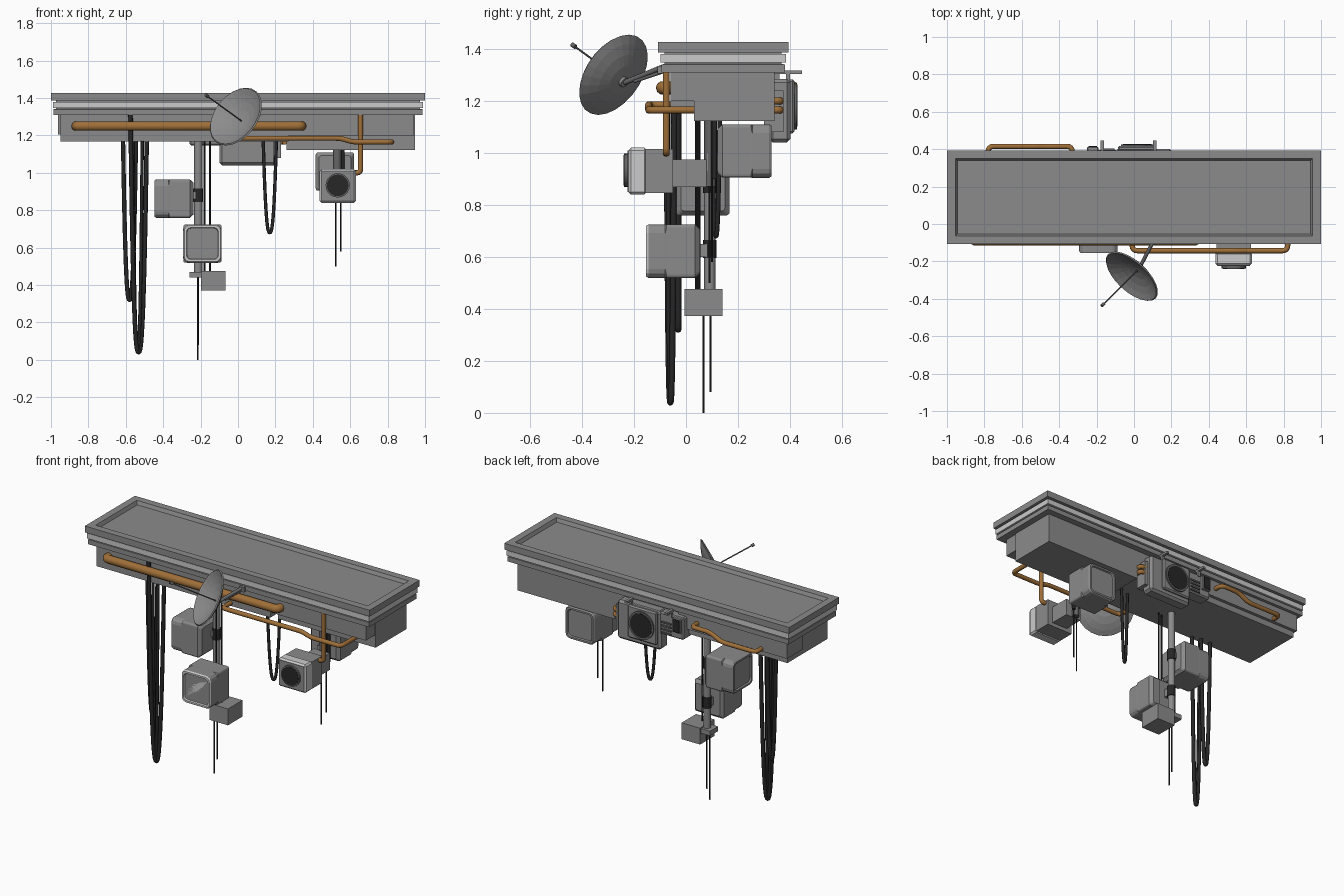
import bpy, bmesh, math
from mathutils import Vector, Matrix

if "Cube" in bpy.data.objects:
    bpy.data.objects.remove(bpy.data.objects["Cube"])


def material(name, col):
    m = bpy.data.materials.new(name)
    m.diffuse_color = (*col, 1)
    m.use_nodes = True
    m.node_tree.nodes["Principled BSDF"].inputs["Base Color"].default_value = m.diffuse_color
    return m


COPPER = material("copper", (0.35, 0.16, 0.04))
BLACK = material("black_rubber", (0.02, 0.02, 0.02))
GREY = material("grey_metal", (0.26, 0.26, 0.26))
DARK = material("dark_metal", (0.13, 0.13, 0.13))
LIGHT = material("light_metal", (0.78, 0.78, 0.78))


def finish(name, bm, mat=GREY, smooth=False):
    bmesh.ops.recalc_face_normals(bm, faces=bm.faces)
    me = bpy.data.meshes.new(name)
    bm.to_mesh(me)
    bm.free()
    ob = bpy.data.objects.new(name, me)
    bpy.context.collection.objects.link(ob)
    me.materials.append(mat)
    if smooth:
        bpy.context.view_layer.objects.active = ob
        ob.select_set(True)
        bpy.ops.object.shade_smooth_by_angle(angle=math.radians(40))
        ob.select_set(False)
    return ob


def box(name, x, y, z, bevel=0, mat=GREY):
    bm = bmesh.new()
    c = [(a + b) / 2 for a, b in (x, y, z)]
    s = [b - a for a, b in (x, y, z)]
    bmesh.ops.create_cube(bm, size=1, matrix=Matrix.Translation(c) @ Matrix.Diagonal((*s, 1)))
    if bevel:
        bmesh.ops.bevel(bm, geom=bm.edges[:], offset=bevel, segments=1, affect='EDGES')
    return finish(name, bm, mat)


def rod(name, a, b, r, mat=GREY, sides=12):
    a, b = Vector(a), Vector(b)
    d = b - a
    bm = bmesh.new()
    m = Matrix.Translation((a + b) / 2) @ d.to_track_quat('Z', 'Y').to_matrix().to_4x4()
    bmesh.ops.create_cone(bm, cap_ends=True, segments=sides, radius1=r, radius2=r, depth=d.length, matrix=m)
    return finish(name, bm, mat, True)


def tube(name, pts, r, mat, fillet=0.03):
    """Round pipe along a path whose corners are filleted."""
    pts = [Vector(p) for p in pts]
    path = [pts[0]]
    for p, q, s in zip(pts, pts[1:], pts[2:]):
        f = min(fillet, (p - q).length * 0.45, (s - q).length * 0.45)
        a, b = q + (p - q).normalized() * f, q + (s - q).normalized() * f
        path += [a.lerp(q, t).lerp(q.lerp(b, t), t) for t in (0, .25, .5, .75, 1)] if f > 0.004 else [q]
    path.append(pts[-1])
    cu = bpy.data.curves.new(name, 'CURVE')
    cu.dimensions = '3D'
    cu.bevel_depth, cu.bevel_resolution, cu.use_fill_caps = r, 3, True
    sp = cu.splines.new('POLY')
    sp.points.add(len(path) - 1)
    for pt, co in zip(sp.points, path):
        pt.co = (*co, 1)
    sp.use_smooth = True
    cu.materials.append(mat)
    ob = bpy.data.objects.new(name, cu)
    bpy.context.collection.objects.link(ob)
    ob.select_set(True)
    bpy.context.view_layer.objects.active = ob
    bpy.ops.object.convert(target='MESH')
    ob.select_set(False)


def loft(name, rings, matrix=Matrix(), mat=GREY):
    bm = bmesh.new()
    vs = [[bm.verts.new(p) for p in ring] for ring in rings]
    n = len(vs[0])
    for a, b in zip(vs, vs[1:]):
        for i in range(n):
            bm.faces.new((a[i], a[(i + 1) % n], b[(i + 1) % n], b[i]))
    bm.faces.new(vs[0])
    bm.faces.new(vs[-1])
    bm.transform(matrix)
    return finish(name, bm, mat)


def rect(inset, z):
    x, y0, y1 = 1 - inset, -0.108 + inset, 0.394 - inset
    return [(-x, y0, z), (x, y0, z), (x, y1, z), (-x, y1, z)]


def rounded(h, r, y):
    corners = [(1, 1), (-1, 1), (-1, -1), (1, -1)]
    angles = [(c, math.radians(90 * k + 30 * j)) for k, c in enumerate(corners) for j in range(4)]
    return [(cx * (h - r) + r * math.cos(a), y, cz * (h - r) + r * math.sin(a)) for (cx, cz), a in angles]


# Roof ledge: stepped moulding with a light band and a sunken top panel
loft("roof_ledge", [rect(.05, 1.31), rect(.014, 1.31), rect(.014, 1.34), rect(.026, 1.342), rect(.026, 1.387),
                    rect(0, 1.387), rect(0, 1.427), rect(.045, 1.427), rect(.055, 1.405)])
loft("ledge_band", [rect(.010, 1.347), rect(.010, 1.38)], mat=LIGHT)

# Body blocks beneath the ledge
box("body_left", (-.95, .27), (-.06, .34), (1.167, 1.315))
box("body_right", (.26, .945), (.03, .34), (1.122, 1.315))
box("body_front_right", (.26, .94), (-.06, .04), (1.20, 1.315))
box("body_back_strip", (-.962, -.2), (.2, .36), (1.205, 1.315))

# Copper pipes
tube("thick_pipe", [(-.865, -.04, 1.25), (-.865, -.09, 1.25), (.34, -.09, 1.25), (.34, -.04, 1.25)], .026, COPPER)
tube("front_pipe", [(-.01, -.05, 1.185), (-.01, -.143, 1.185), (.55, -.143, 1.185), (.61, -.143, 1.165),
                    (.822, -.143, 1.165), (.822, .04, 1.165)], .014, COPPER)
tube("drop_pipe", [(.655, -.076, 1.315), (.655, -.076, 1.0), (.61, -.076, 1.0)], .014, COPPER)
tube("back_pipe", [(-.33, .34, 1.26), (-.33, .415, 1.26), (-.46, .415, 1.26), (-.54, .415, 1.22),
                   (-.78, .415, 1.22), (-.78, .34, 1.22)], .014, COPPER)
for i, z in enumerate((1.165, 1.20)):
    tube(f"cooler_pipe_{i}", [(.19, .362, z), (.25, .362, z), (.25, .33, z)], .014, COPPER, .02)


# Old-style monitors: rounded shell, light bezel and screen facing local -y
def monitor(name, centre, turn, bezel):
    m = Matrix.Translation(centre) @ Matrix.Rotation(math.radians(turn), 4, 'Z')
    loft(name, [rounded(.103, .034, -.095), rounded(.103, .034, -.03), rounded(.1025, .012, -.025),
                rounded(.1025, .012, .085), rounded(.085, .012, .104)], m)
    loft(name + "_bezel", [rounded(.080, .022, -.090), rounded(.086, .024, -.104), rounded(.097, .028, -.104),
                           rounded(.103, .034, -.095)], m, bezel)
    loft(name + "_screen", [rounded(.081, .022, -.093), rounded(.081, .022, -.088)], m, LIGHT)


monitor("monitor_front", (-.19, -.05, .622), 0, LIGHT)
monitor("monitor_side", (-.342, .065, .862), -90, GREY)
monitor("monitor_back", (.518, .225, 1.007), 180, GREY)

# Main pole with clamps, arms, foot plate and junction box
rod("main_pole", (-.213, .092, .45), (-.213, .092, 1.18), .022)
for i, z in enumerate((.63, .88)):
    rod(f"pole_clamp_{i}", (-.213, .092, z - .035), (-.213, .092, z + .035), .026, BLACK)
box("monitor_front_arm", (-.23, -.19), (.04, .09), (.60, .65))
box("monitor_side_arm", (-.25, -.2), (.07, .11), (.86, .90))
box("pole_foot", (-.26, -.185), (.05, .13), (.44, .47))
box("junction_box", (-.197, -.067), (-.005, .14), (.372, .476))
for i, (x, y) in enumerate([(-.18, .04), (-.15, .05)]):
    rod(f"box_wire_{i}", (x, y, .47), (x, y, 1.17), .005, BLACK, 8)

# Short post carrying the camera and back monitor
rod("camera_post", (.53, .092, .87), (.53, .092, 1.13), .022, DARK)
rod("camera_post_wire", (.56, .11, .9), (.56, .11, 1.13), .010, BLACK)
box("camera_joint", (.48, .59), (-.055, .078), (.868, .975))
box("back_monitor_arm", (.50, .55), (.08, .14), (.93, 1.0))
box("camera_body", (.442, .626), (-.155, -.05), (.845, 1.015))
box("camera_head", (.436, .630), (-.222, -.15), (.84, 1.02), .010, LIGHT)
box("camera_face", (.446, .620), (-.225, -.20), (.85, 1.01))
rod("camera_lens_ring", (.533, -.20, .933), (.533, -.238, .933), .065, DARK, 20)
rod("camera_lens", (.533, -.21, .933), (.533, -.240, .933), .058, BLACK, 20)

# Thin dangling wires
for i, (x, y, z, top) in enumerate([(-.215, .068, 0, .45), (-.213, .095, .08, .45),
                                    (.522, .09, .5, .88), (.55, .1, .58, 1.13)]):
    rod(f"hanging_wire_{i}", (x, y, z), (x, y, top), .004, BLACK, 6)


# Slack cable loops
def cable(name, a, b, low, r=.012):
    a, b = Vector(a), Vector(b)
    pts = []
    for i in range(33):
        u = -math.cos(math.pi * i / 32)
        p = a.lerp(b, (u + 1) / 2)
        p.z = low + (p.z - low) * abs(u) ** 2.6
        pts.append(p)
    tube(name, pts, r, BLACK, 0)


cable("cable_long", (-.575, -.075, 1.315), (-.488, -.045, 1.17), .04)
cable("cable_long_inner", (-.562, -.05, 1.17), (-.512, -.07, 1.17), .05, .009)
cable("cable_left", (-.615, -.03, 1.2), (-.545, -.03, 1.2), .32)
cable("cable_right", (.135, .10, 1.17), (.205, .13, 1.17), .68, .009)

# Cooling unit on the back
box("cooler_body", (-.10, .205), (.32, .402), (1.04, 1.285), .014)
box("cooler_step", (.19, .23), (.30, .375), (1.08, 1.24))
box("cooler_fan_frame", (-.085, .12), (.39, .418), (1.075, 1.282), .008)
rod("fan_ring", (.018, .40, 1.178), (.018, .426, 1.178), .088, DARK, 24)
rod("fan_disc", (.018, .40, 1.178), (.018, .428, 1.178), .076, BLACK, 24)
box("control_box", (-.258, -.09), (.31, .395), (1.145, 1.285), .008)
box("control_panel", (-.25, -.19), (.38, .412), (1.19, 1.28), .004)
box("control_window", (-.242, -.198), (.40, .416), (1.196, 1.274), 0, BLACK)
for i in range(4):
    z = 1.155 + .022 * i
    box(f"vent_slat_{i}", (-.175, -.105), (.385, .403), (z, z + .010), 0, DARK)
for i, x in enumerate((-.17, .11)):
    box(f"cooler_bracket_{i}", (x - .009, x + .009), (.30, .446), (1.303, 1.317))
    box(f"cooler_hanger_{i}", (x - .009, x + .009), (.385, .40), (1.27, 1.31))

# Satellite dish, feed rod and mount
axis = Vector((-.6, -.65, .46)).normalized()
vertex = Vector((.022, -.243, 1.275))
turn = Matrix.Translation(vertex) @ axis.to_track_quat('Z', 'Y').to_matrix().to_4x4()


def ring(r, z):
    return [(r * math.cos(math.tau * i / 24), r * math.sin(math.tau * i / 24), z) for i in range(24)]


R, D = .174, .055
outer = [ring(R * t, D * t * t) for t in (.12, .35, .6, .82, 1)]
inner = [ring(R * t * .965, D * t * t + .006) for t in (1, .82, .6, .35, .12)]
loft("dish", outer + inner, turn)
tip = Vector((-.168, -.433, 1.413))
rod("dish_feed_rod", vertex, tip, .004, DARK, 8)
rod("dish_feed_tip", tip - axis * .012, tip + axis * .008, .009, DARK)
rod("dish_hub", vertex - axis * .012, vertex + axis * .004, .02)
rod("dish_arm", vertex - axis * .01, (.105, -.09, 1.33), .010, DARK)
rod("dish_brace", (.05, -.2, 1.275), (.105, -.08, 1.315), .007, DARK)
box("dish_mount", (.085, .12), (-.11, -.07), (1.305, 1.335))
